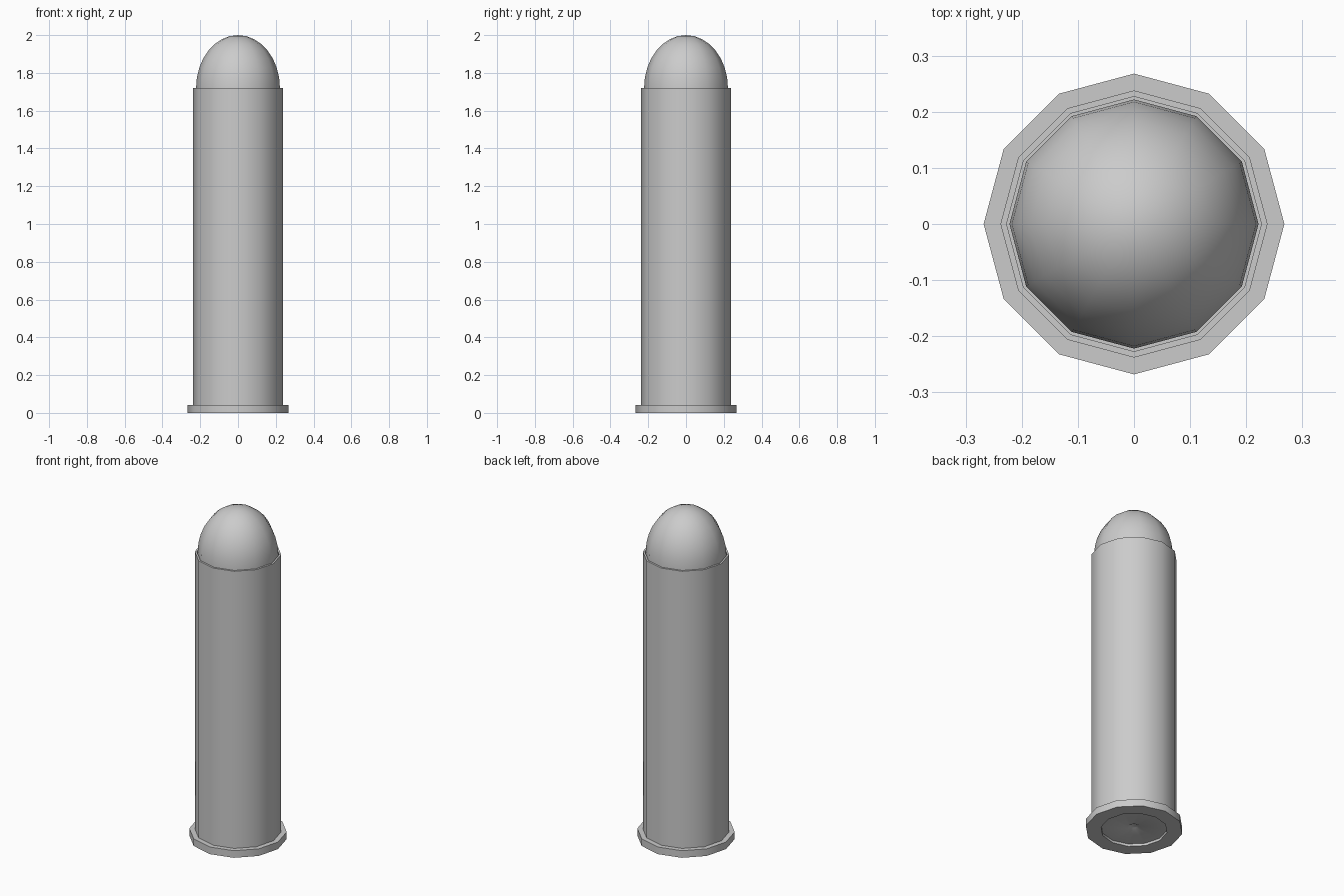
import bpy, bmesh, math

if "Cube" in bpy.data.objects:
    bpy.data.objects.remove(bpy.data.objects["Cube"])

SIDES = 12


def lathe(name, profile):
    """Revolve (radius, z) points, listed bottom to top, around z."""
    bm = bmesh.new()
    rings = []
    for r, z in profile:
        if r == 0:
            rings.append([bm.verts.new((0, 0, z))])
        else:
            rings.append([bm.verts.new((r * math.cos(2 * math.pi * i / SIDES),
                                        r * math.sin(2 * math.pi * i / SIDES), z))
                          for i in range(SIDES)])
    for a, b in zip(rings, rings[1:]):
        for i in range(SIDES):
            j = (i + 1) % SIDES
            if len(a) == 1:
                bm.faces.new((a[0], b[j], b[i]))
            elif len(b) == 1:
                bm.faces.new((a[i], a[j], b[0]))
            else:
                bm.faces.new((a[i], a[j], b[j], b[i]))
    mesh = bpy.data.meshes.new(name)
    bm.to_mesh(mesh)
    bm.free()
    obj = bpy.data.objects.new(name, mesh)
    bpy.context.collection.objects.link(obj)
    bpy.ops.object.select_all(action='DESELECT')
    obj.select_set(True)
    bpy.context.view_layer.objects.active = obj
    bpy.ops.object.shade_smooth_by_angle(angle=math.radians(40))
    return obj


# Casing: dimpled, recessed base, flanged rim, straight wall and open mouth
lathe("casing", [
    (0, 0.025), (0.02, 0.025), (0.038, 0.015), (0.183, 0.015), (0.183, 0),
    (0.268, 0), (0.268, 0.043), (0.238, 0.043),
    (0.238, 1.72), (0.227, 1.72), (0.227, 1.70), (0.222, 1.70),
])

# Rounded tip: elliptical dome rising out of the mouth
STEPS = 8
dome = [(0.222 * math.cos(math.pi / 2 * k / STEPS),
         1.72 + 0.28 * math.sin(math.pi / 2 * k / STEPS)) for k in range(STEPS)]
lathe("rounded_tip", [(0.222, 1.70)] + dome + [(0, 2.0)])
